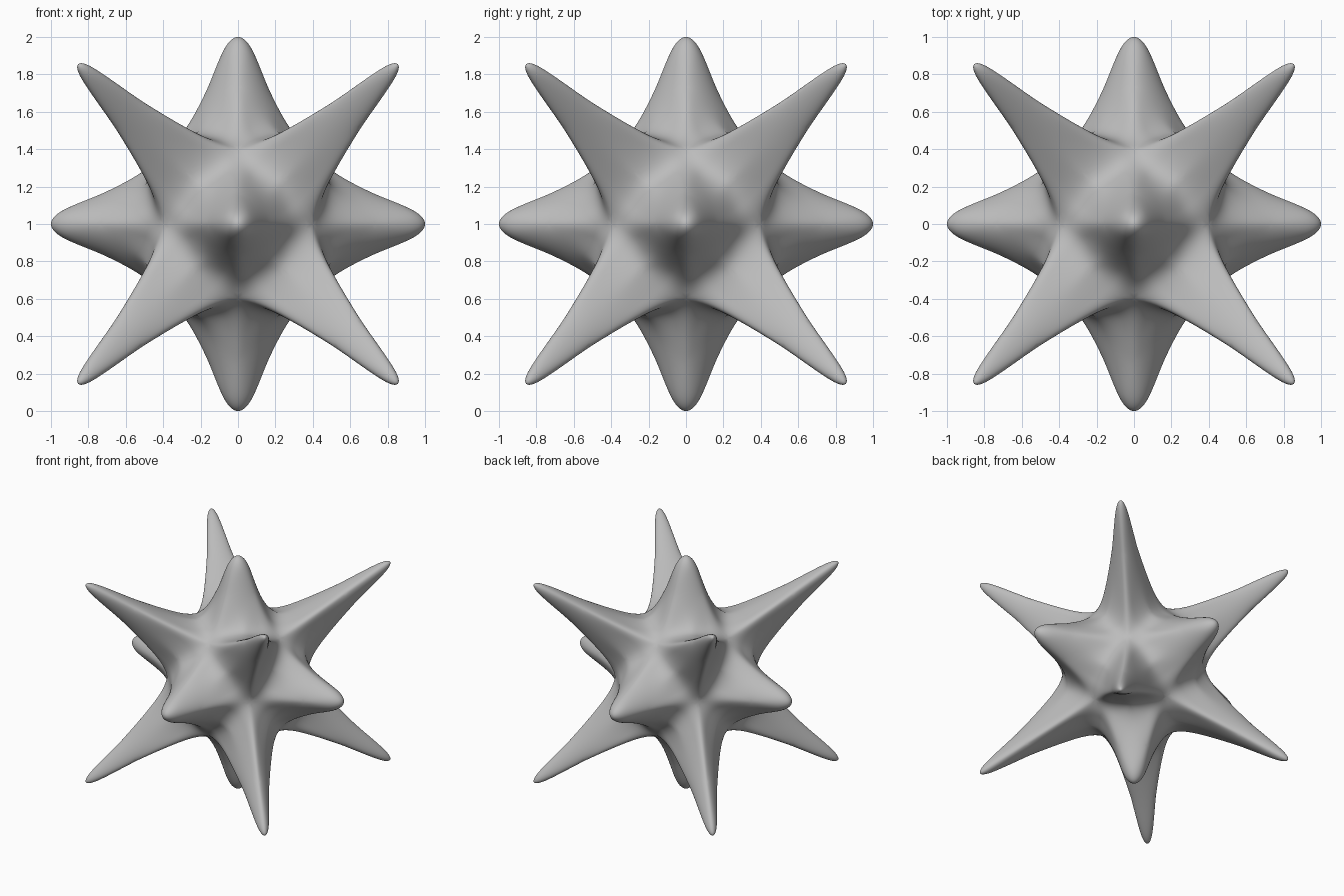
import bpy, bmesh
from itertools import product, combinations
from mathutils import Vector

if "Cube" in bpy.data.objects:
    bpy.data.objects.remove(bpy.data.objects["Cube"])

AXIS_TIP = 1.22     # control distances, before smoothing
CORNER_TIP = 1.102
VALLEY = 0.37

grey = bpy.data.materials.new("grey")
grey.diffuse_color = (0.5, 0.5, 0.5, 1)
grey.use_nodes = True
grey.node_tree.nodes["Principled BSDF"].inputs["Base Color"].default_value = grey.diffuse_color

# Sort the points of a 3x3x3 lattice: face centres and corners are spikes, edge midpoints are valleys
lattice = [Vector(p) for p in product((-1, 0, 1), repeat=3)]
valleys = [p for p in lattice if round(p.length_squared) == 2]
tips = [p for p in lattice if round(p.length_squared) in (1, 3)]

bm = bmesh.new()
valley_verts = [(p, bm.verts.new(p * VALLEY)) for p in valleys]

# Raise a pyramid on every side of the core
for tip in tips:
    apex = bm.verts.new(tip * (AXIS_TIP if tip.length < 1.5 else CORNER_TIP))
    reach = max(p.dot(tip) for p in valleys)
    ring = [(p, v) for p, v in valley_verts if p.dot(tip) > reach - 0.1]
    for (p, v), (q, w) in combinations(ring, 2):
        if (p - q).length < 1.5:
            bm.faces.new((apex, v, w))
bmesh.ops.recalc_face_normals(bm, faces=bm.faces[:])

# Split each triangle in four so the spikes keep straight flanks and tight valleys
bmesh.ops.subdivide_edges(bm, edges=bm.edges[:], cuts=1, use_grid_fill=True)
for face in bm.faces:
    face.smooth = True

mesh = bpy.data.meshes.new("spiked_star")
bm.to_mesh(mesh)
bm.free()
mesh.materials.append(grey)
star = bpy.data.objects.new("spiked_star", mesh)
star.location.z = 1
bpy.context.collection.objects.link(star)

# Round the pyramids into soft spikes
smooth = star.modifiers.new("rounding", 'SUBSURF')
smooth.levels = smooth.render_levels = 4
